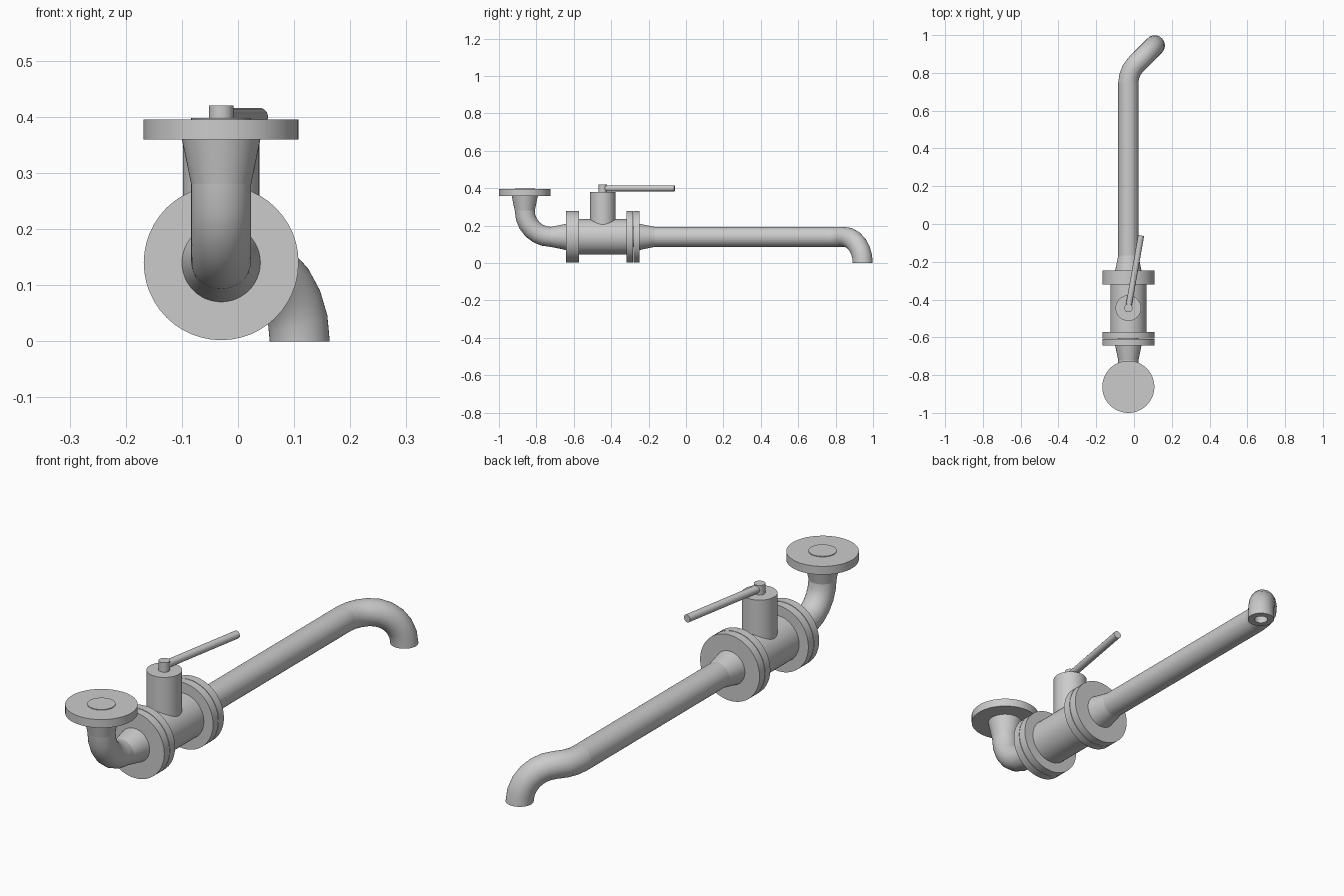
import bpy, bmesh
from math import sin, cos, pi, radians
from mathutils import Vector, Quaternion

if "Cube" in bpy.data.objects:
    bpy.data.objects.remove(bpy.data.objects["Cube"])

X, Z = -0.03, 0.14            # main pipe axis
R_PIPE, R_NECK, R_FLANGE, BEND = 0.0535, 0.07, 0.138, 0.14
VALVE_Y = -0.445
Y_DIR, Z_DIR = Vector((0, 1, 0)), Vector((0, 0, 1))


def skin(name, rings, sides=48):
    """Skin circular rings (centre, tangent, radius) into a capped solid."""
    bm = bmesh.new()
    tan = rings[0][1]
    q = tan.to_track_quat('Z', 'Y')
    loops = []
    for c, t, r in rings:
        q = tan.rotation_difference(t) @ q
        tan = t
        loops.append([bm.verts.new(c + q @ Vector((r * cos(2 * pi * i / sides),
                                                  r * sin(2 * pi * i / sides), 0)))
                      for i in range(sides)])
    for a, b in zip(loops, loops[1:]):
        for i in range(sides):
            j = (i + 1) % sides
            bm.faces.new((a[i], a[j], b[j], b[i]))
    bm.faces.new(loops[0])
    bm.faces.new(loops[-1])
    bmesh.ops.recalc_face_normals(bm, faces=bm.faces)
    mesh = bpy.data.meshes.new(name)
    bm.to_mesh(mesh)
    bm.free()
    ob = bpy.data.objects.new(name, mesh)
    bpy.context.collection.objects.link(ob)
    bpy.ops.object.select_all(action='DESELECT')
    ob.select_set(True)
    bpy.context.view_layer.objects.active = ob
    bpy.ops.object.shade_smooth_by_angle(angle=radians(35))
    return ob


def turned(name, base, axis, profile, sides=48):
    """Turned part: profile is (distance along axis, radius)."""
    base, axis = Vector(base), Vector(axis).normalized()
    return skin(name, [(base + axis * d, axis, r) for d, r in profile], sides)


def arc(start, t0, t1, angle, steps):
    """Points and tangents of a bend from direction t0 towards perpendicular t1."""
    out = []
    for i in range(steps + 1):
        a = angle * i / steps
        out.append((start + BEND * (t0 * sin(a) + t1 * (1 - cos(a))),
                    t0 * cos(a) + t1 * sin(a)))
    return out


# Inlet: top flange with raised face, tapered neck, elbow
FLANGE = [(0, R_FLANGE), (0.035, R_FLANGE), (0.035, R_PIPE), (0.038, R_PIPE)]
TAPER = [(0, R_PIPE), (0.08, R_NECK)]
inlet_y = VALVE_Y - 0.417
turned("inlet_flange", (X, inlet_y, 0.36), Z_DIR, FLANGE)
turned("inlet_neck", (X, inlet_y, 0.28), Z_DIR, TAPER)
skin("inlet_elbow", [(c, t, R_PIPE) for c, t in
                     arc(Vector((X, inlet_y, 0.28)), -Z_DIR, Y_DIR, pi / 2, 6)])

# Valve ends, same on both sides: tapered neck and a pair of flanges
for side, s in (("inlet", -1), ("outlet", 1)):
    def at(d):
        return (X, VALVE_Y + s * d, Z)
    turned(side + "_pipe_neck", at(0.277), (0, -s, 0), TAPER) .rotation_euler
    bpy.data.objects.remove(bpy.data.objects[side + "_pipe_neck"])
    turned(side + "_pipe_neck", at(0.197), (0, s, 0), [(0, R_NECK), (0.08, R_PIPE)])
    turned(side + "_pipe_flange", at(0.1975), (0, -s, 0),
           [(0, R_FLANGE), (0.0345, R_FLANGE), (0.0345, R_PIPE), (0.036, R_PIPE)])
    turned(side + "_valve_flange", at(0.126), (0, s, 0),
           [(0, R_FLANGE), (0.0345, R_FLANGE), (0.0345, R_PIPE), (0.036, R_PIPE)])

# Valve body, bonnet, spindle and lever
turned("valve_body", (X, VALVE_Y - 0.127, Z), Y_DIR, [(0, 0.095), (0.254, 0.095)])
turned("valve_bonnet", (X, VALVE_Y, Z), Z_DIR, [(0, 0.068), (0.24, 0.068)])
turned("valve_spindle", (X, VALVE_Y, 0.37), Z_DIR, [(0, 0.022), (0.05, 0.022)], 32)
turned("valve_lever", (X, VALVE_Y, 0.4), (sin(radians(10)), cos(radians(10)), 0),
       [(0, 0.016), (0.39, 0.016)], 24)

# Outlet pipe
bend_y = 0.747
turned("outlet_pipe", (X, VALVE_Y + 0.27, Z), Y_DIR,
       [(0, R_PIPE), (bend_y - VALVE_Y - 0.27, R_PIPE)])

# Hollow spout: 45 degree bend sideways, then elbow down to the ground
side_bend = arc(Vector((X, bend_y, Z)), Y_DIR, Vector((1, 0, 0)), pi / 4, 3)
c, t = side_bend[-1]
path = side_bend + arc(c, t, -Z_DIR, pi / 2, 6)[1:]
skin("spout", [(c, t, R_PIPE) for c, t in path] +
     [(c, t, 0.027) for c, t in reversed(path[1:])])
